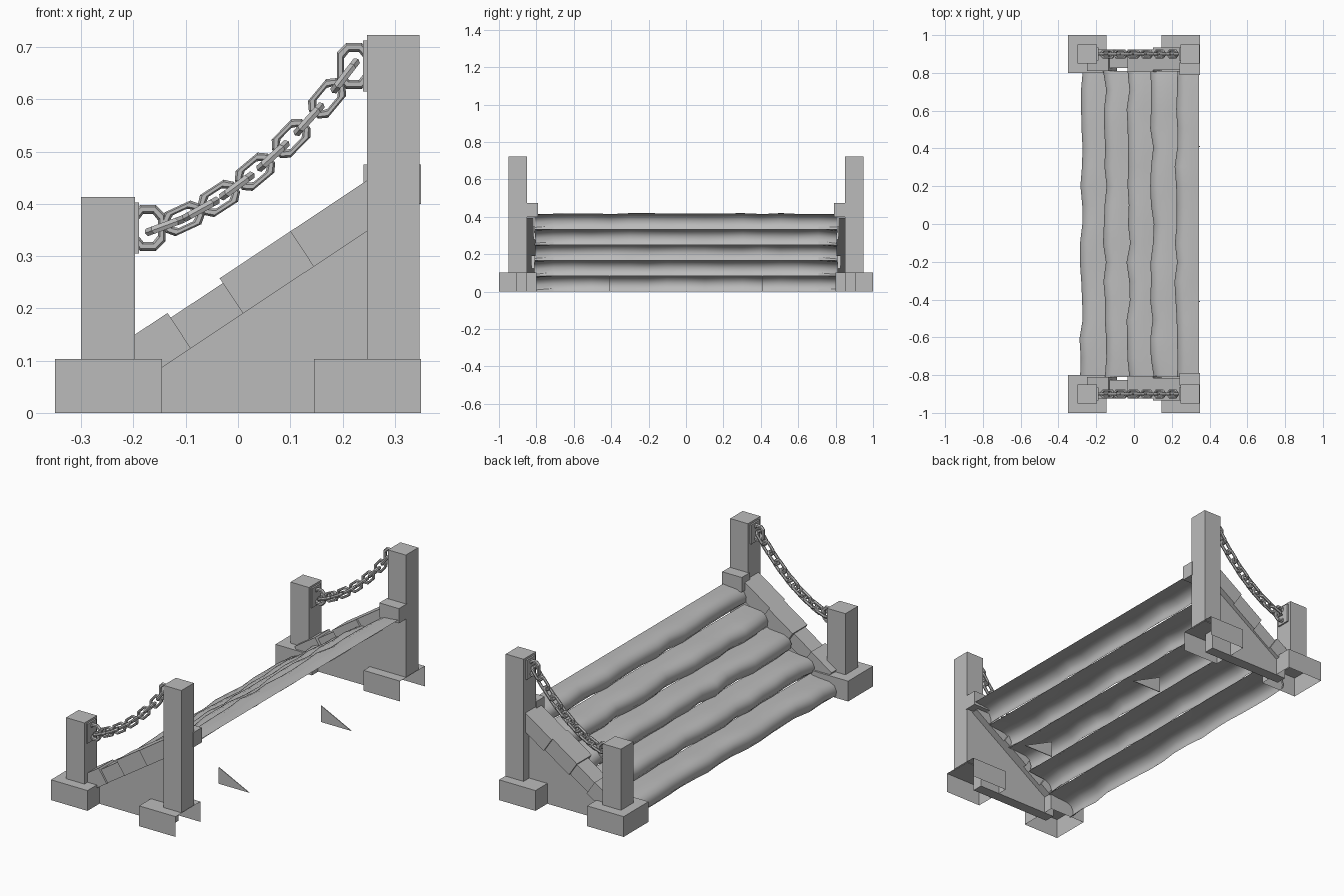
import bpy, bmesh, math, random
from mathutils import Matrix, Vector

cube = bpy.data.objects.get("Cube")
if cube:
    bpy.data.objects.remove(cube, do_unlink=True)

random.seed(4)
stone = bpy.data.materials.new("grey_stone")
stone.use_nodes = True
stone.diffuse_color = (0.5, 0.5, 0.5, 1)
stone.node_tree.nodes["Principled BSDF"].inputs["Base Color"].default_value = (0.5, 0.5, 0.5, 1)


def finish(name, bm, smooth=False):
    mesh = bpy.data.meshes.new(name)
    bm.to_mesh(mesh)
    bm.free()
    mesh.materials.append(stone)
    if smooth:
        for p in mesh.polygons:
            p.use_smooth = True
        mesh.set_sharp_from_angle(angle=math.radians(50))
    obj = bpy.data.objects.new(name, mesh)
    bpy.context.collection.objects.link(obj)
    return obj


def prism(name, outline, y0, y1):
    """Extrude an outline in the xz plane from y0 to y1."""
    bm = bmesh.new()
    a = [bm.verts.new((x, y0, z)) for x, z in outline]
    b = [bm.verts.new((x, y1, z)) for x, z in outline]
    bm.faces.new(a)
    bm.faces.new(b)
    n = len(a)
    for i in range(n):
        bm.faces.new((a[i], a[(i + 1) % n], b[(i + 1) % n], b[i]))
    bmesh.ops.recalc_face_normals(bm, faces=bm.faces)
    return finish(name, bm)


def box(name, x0, x1, y0, y1, z0, z1):
    return prism(name, [(x0, z0), (x1, z0), (x1, z1), (x0, z1)], y0, y1)


def drop_faces(obj, directions):
    """Leave a box open on the sides that face the given directions."""
    bm = bmesh.new()
    bm.from_mesh(obj.data)
    gone = [f for f in bm.faces if any(f.normal.dot(Vector(d)) > 0.9 for d in directions)]
    bmesh.ops.delete(bm, geom=gone, context='FACES')
    bm.to_mesh(obj.data)
    bm.free()


def chain_link(name, centre, tangent, side, half_len, half_wid, wire=0.0085):
    """Octagonal ring lying in the plane of tangent and side."""
    t, s = tangent.normalized(), side.normalized()
    n = t.cross(s)
    c = half_wid * 0.45
    quarter = [(half_len, c), (half_len - half_wid + c, half_wid)]
    path = quarter + [(-l, w) for l, w in reversed(quarter)]
    path += [(-l, -w) for l, w in path]
    bm = bmesh.new()
    rings = []
    for l, w in path:
        out = (t * l + s * w).normalized()
        mid = centre + t * l + s * w - out * wire
        rings.append([bm.verts.new(mid + (out * math.cos(a) + n * math.sin(a)) * wire)
                      for a in (math.tau * k / 6 for k in range(6))])
    for i, r in enumerate(rings):
        q = rings[(i + 1) % len(rings)]
        for k in range(6):
            bm.faces.new((r[k], r[(k + 1) % 6], q[(k + 1) % 6], q[k]))
    bmesh.ops.recalc_face_normals(bm, faces=bm.faces)
    return finish(name, bm)


# Worn, rounded steps: open shells with wavy noses
PROFILE = [(0.018, 0), (0.003, 0.02), (0, 0.045), (0.012, 0.07), (0.04, 0.083),
           (0.085, 0.086), (0.145, 0.083)]
COUNT, RUN, RISE, HALF = 5, 0.125, 0.083, 0.81
for i in range(COUNT):
    bm = bmesh.new()
    rows = []
    segments = 16
    for j in range(segments + 1):
        y = -HALF + 2 * HALF * j / segments
        wave = random.uniform(-0.01, 0.01)
        dip = random.uniform(-0.004, 0.002) - (0.008 if j in (0, segments) else 0)
        row = []
        for k, (px, pz) in enumerate(PROFILE):
            inner = 0 < k < len(PROFILE) - 1
            x = -0.28 + RUN * i + px + (wave if k < 5 else 0)
            row.append(bm.verts.new((min(x, 0.345), y, RISE * i + pz + (dip if inner else 0))))
        rows.append(row)
    for r, q in zip(rows, rows[1:]):
        for k in range(len(PROFILE) - 1):
            bm.faces.new((r[k], r[k + 1], q[k + 1], q[k]))
    for f in bm.faces:
        f.normal_update()
    bmesh.ops.reverse_faces(bm, faces=[f for f in bm.faces if f.normal.z - f.normal.x < 0])
    finish("step_%d" % (i + 1), bm, smooth=True)

SLOPE = 0.445 - 0.15
ANGLE = math.atan2(SLOPE, 0.444)


def slope_point(x, drop):
    """Point on the coping line, moved square to the slope by drop."""
    z = 0.15 + (x + 0.197) * math.tan(ANGLE)
    return (x + drop * math.sin(ANGLE), z - drop * math.cos(ANGLE))


for s, label in ((-1, "front"), (1, "back")):
    # Foundations and posts
    low = box("low_base_" + label, -0.35, -0.145, s * 0.8, s * 1.0, 0, 0.103)
    drop_faces(low, [(0, 0, -1)])
    tall = box("tall_base_" + label, 0.145, 0.35, s * 0.8, s * 1.0, 0, 0.103)
    drop_faces(tall, [(0, 0, -1), (1, 0, 0)])
    box("low_post_" + label, -0.3, -0.197, s * 0.85, s * 0.95, 0.1, 0.413)
    box("tall_post_" + label, 0.247, 0.347, s * 0.85, s * 0.95, 0.1, 0.723)
    box("end_block_" + label, 0.24, 0.35, s * 0.79, s * 0.855, 0.4, 0.475)

    # Side wall under the sloping coping
    prism("side_wall_" + label, [(-0.2, 0), (0.26, 0), (0.26, 0.36), (-0.2, 0.06)],
          s * 0.85, s * 0.905)

    # Coping stones, each set a little differently
    stones = [(-0.25, -0.135, 0, 0.81, 0.925), (-0.145, -0.035, 0.011, 0.825, 0.915),
              (-0.035, 0.1, 0, 0.805, 0.925), (0.1, 0.27, 0, 0.815, 0.935)]
    for n, (xa, xb, drop, ya, yb) in enumerate(stones):
        prism("coping_%s_%d" % (label, n + 1),
              [slope_point(xa, drop), slope_point(xb, drop),
               slope_point(xb, 0.081), slope_point(xa, 0.081)], s * ya, s * yb)

    # Thin triangular brace on the ground under the steps
    prism("ground_brace_" + label, [(0.18, 0), (0.35, 0), (0.18, 0.083)],
          s * 0.408, s * 0.412)

    # Chain plates and end rings
    box("low_plate_" + label, -0.198, -0.189, s * 0.865, s * 0.935, 0.305, 0.403)
    box("tall_plate_" + label, 0.239, 0.248, s * 0.865, s * 0.935, 0.615, 0.713)
    up, along, across = Vector((0, 0, 1)), Vector((1, 0, 0)), Vector((0, 1, 0))
    chain_link("low_ring_" + label, Vector((-0.172, s * 0.9, 0.354)), up, along, 0.044, 0.033, 0.009)
    chain_link("tall_ring_" + label, Vector((0.222, s * 0.9, 0.664)), up, along, 0.044, 0.033, 0.009)

    # Sagging chain, links turned alternately
    LINKS, SAG = 11, 0.04
    for i in range(LINKS):
        t = i / (LINKS - 1)
        centre = Vector((-0.14 + 0.345 * t, s * 0.9, 0.358 + 0.287 * t - SAG * 4 * t * (1 - t)))
        tangent = Vector((0.345, 0, 0.287 - SAG * 4 * (1 - 2 * t)))
        side = across if i % 2 == 0 else tangent.cross(across)
        chain_link("chain_link_%s_%d" % (label, i + 1), centre, tangent, side, 0.041, 0.025)
